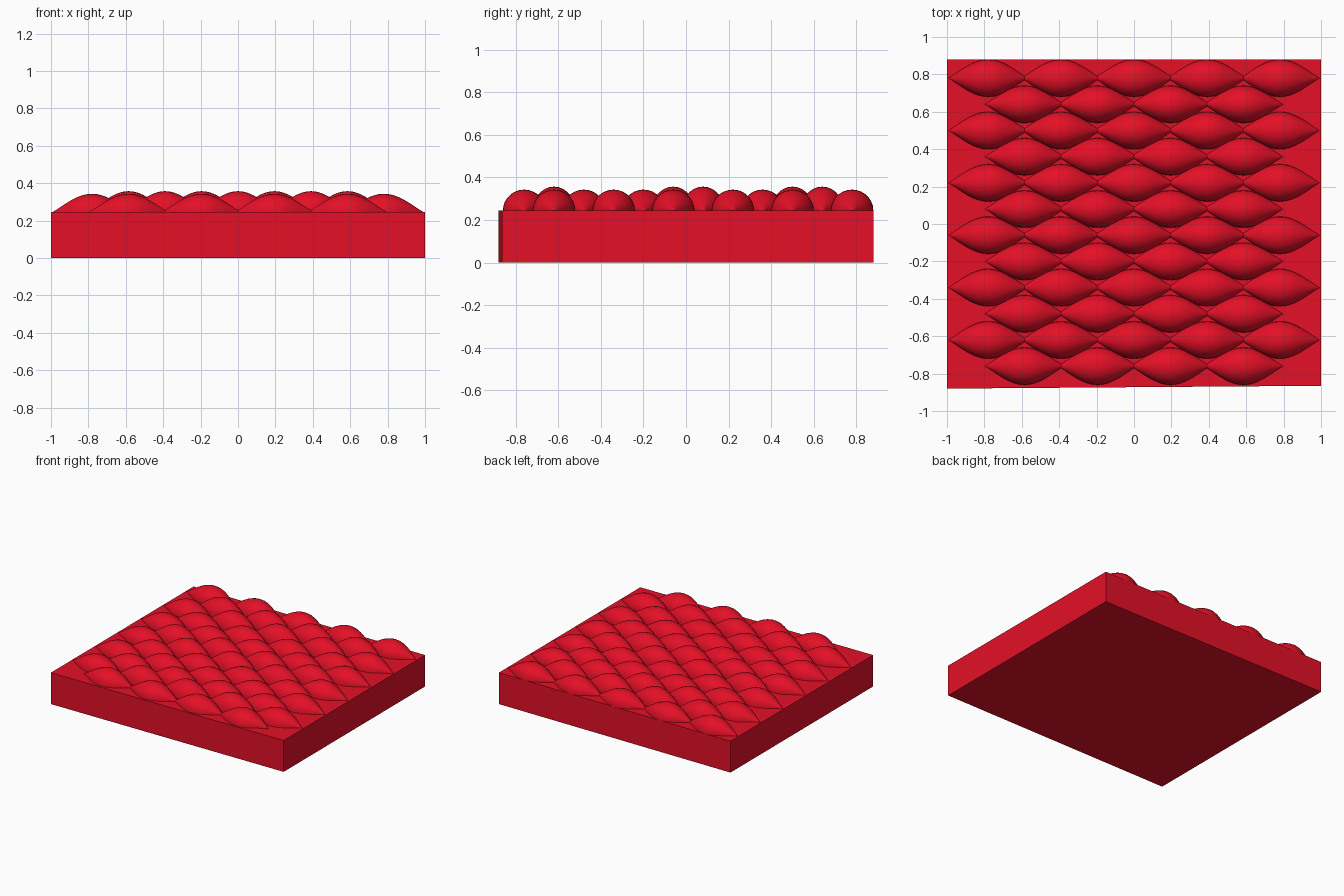
import bpy, bmesh, math

if "Cube" in bpy.data.objects:
    bpy.data.objects.remove(bpy.data.objects["Cube"])

red = bpy.data.materials.new("bright_red")
red.diffuse_color = (0.78, 0.005, 0.02, 1)
red.use_nodes = True
red.node_tree.nodes["Principled BSDF"].inputs["Base Color"].default_value = red.diffuse_color

TOP = 0.245


def finish(name, bm, smooth):
    bmesh.ops.recalc_face_normals(bm, faces=bm.faces)
    mesh = bpy.data.meshes.new(name)
    bm.to_mesh(mesh)
    bm.free()
    mesh.materials.append(red)
    for p in mesh.polygons:
        p.use_smooth = smooth
    obj = bpy.data.objects.new(name, mesh)
    bpy.context.collection.objects.link(obj)
    return obj


# Slab: the front edge is very slightly out of square
bm = bmesh.new()
outline = [(-1, -0.88), (1, -0.865), (1, 0.88), (-1, 0.88)]
base = bm.faces.new([bm.verts.new((x, y, 0)) for x, y in outline])
up = bmesh.ops.extrude_face_region(bm, geom=[base])["geom"]
bmesh.ops.translate(bm, vec=(0, 0, TOP),
                    verts=[v for v in up if isinstance(v, bmesh.types.BMVert)])
if not base.is_valid or len(bm.faces) < 6:
    bmesh.ops.holes_fill(bm, edges=bm.edges)
finish("slab", bm, False)


# One pointed half-spindle lying along x on top of the slab
def add_bump(bm, cx, cy, length, width, height, rings=16, sides=14):
    left = bm.verts.new((cx - length, cy, TOP))
    right = bm.verts.new((cx + length, cy, TOP))
    rows = []
    for i in range(1, rings):
        t = -1 + 2 * i / rings
        r = math.cos(t * math.pi / 2) ** 1.1
        rows.append([bm.verts.new((cx + t * length,
                                   cy + width * r * math.cos(math.pi * j / sides),
                                   TOP + height * r * math.sin(math.pi * j / sides)))
                     for j in range(sides + 1)])
    for a, b in zip(rows, rows[1:]):
        for j in range(sides):
            bm.faces.new((a[j], a[j + 1], b[j + 1], b[j]))
    for j in range(sides):
        bm.faces.new((left, rows[0][j + 1], rows[0][j]))
        bm.faces.new((right, rows[-1][j], rows[-1][j + 1]))


# Staggered rows: five bumps, then four bumps, alternating
bm = bmesh.new()
tall_rows = (1, 2, 5, 6, 10)
for row in range(12):
    y = 0.78 - row * 0.14
    count = 5 if row % 2 == 0 else 4
    for k in range(count):
        x = (k - (count - 1) / 2) * 0.39
        tall = row in tall_rows and abs(x) < 0.6
        add_bump(bm, x, y, 0.212, 0.1, 0.112 if tall else 0.098)
finish("raised_bumps", bm, True)
